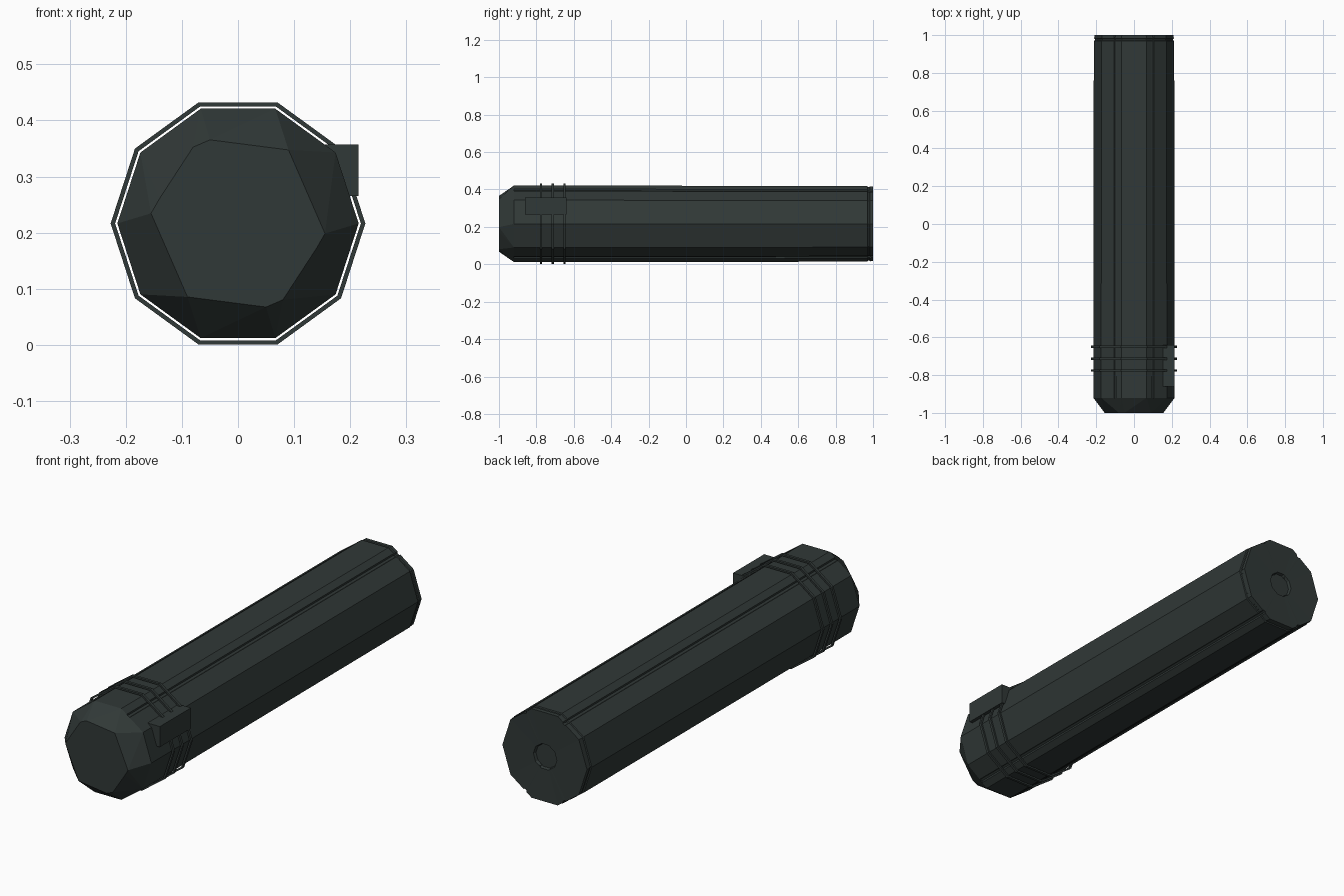
import bpy, bmesh, math
from mathutils import Vector

if "Cube" in bpy.data.objects:
    bpy.data.objects.remove(bpy.data.objects["Cube"])

CZ = 0.2165          # height of the tube axis
R = 0.215            # body radius (ten-sided)

mat = bpy.data.materials.new("dark green grey")
mat.diffuse_color = (0.030, 0.040, 0.038, 1)
mat.use_nodes = True
mat.node_tree.nodes["Principled BSDF"].inputs["Base Color"].default_value = mat.diffuse_color


def finish(name, bm):
    bmesh.ops.recalc_face_normals(bm, faces=bm.faces)
    me = bpy.data.meshes.new(name)
    bm.to_mesh(me)
    bm.free()
    me.materials.append(mat)
    ob = bpy.data.objects.new(name, me)
    bpy.context.collection.objects.link(ob)
    return ob


def polar(r, deg):
    a = math.radians(deg)
    return (r * math.cos(a), r * math.sin(a))


def decagon(r):
    return [polar(r, 36 * i) for i in range(10)]


def loft(bm, loops, closed=False):
    """Join (profile, scale, y) loops with quads, return the vertex rows."""
    rows = [[bm.verts.new((x * s, y, CZ + z * s)) for x, z in p] for p, s, y in loops]
    pairs = list(zip(rows, rows[1:] + rows[:1])) if closed else list(zip(rows, rows[1:]))
    for a, b in pairs:
        n = len(a)
        for i in range(n):
            j = (i + 1) % n
            bm.faces.new((a[i], a[j], b[j], b[i]))
    return rows


# body section: decagon with a shallow lengthwise groove on four diagonals
def edge_r(deg):
    return R * math.cos(math.radians(18)) / math.cos(math.radians((deg % 36) - 18))


section = [(36.0 * i, R) for i in range(10)]
for g in (61, 119, 241, 299):
    section += [(g - 2.5, edge_r(g - 2.5)), (g - 1.5, edge_r(g) - 0.006),
                (g + 1.5, edge_r(g) - 0.006), (g + 2.5, edge_r(g + 2.5))]
section = [polar(r, d) for d, r in sorted(section)]

# main tube with seam near the back and a recessed disc in the end
bm = bmesh.new()
rows = loft(bm, [(section, 1, -0.92), (section, 0.99, 0.97), (section, 0.965, 0.972),
                 (section, 0.965, 0.98), (section, 0.98, 0.983), (section, 0.975, 1.0),
                 (section, 0.27, 0.997), (section, 0.25, 0.985)])
bm.faces.new(rows[-1])
finish("tube_body", bm)

# faceted nose: decagon tapering to an irregular front face
half = [(0.09, 0.131), (-0.05, 0.149), (-0.08, 0.136), (-0.14, 0.044), (-0.155, 0.018)]
front = half + [(-x, -z) for x, z in half]
bm = bmesh.new()
for pts, y in ((front, -1.0), (decagon(R), -0.92)):
    for x, z in pts:
        bm.verts.new((x, y, CZ + z))
bmesh.ops.convex_hull(bm, input=bm.verts)
finish("nose_cap", bm)

# three thin bands standing just clear of the body
for i, y in enumerate((-0.775, -0.713, -0.65)):
    bm = bmesh.new()
    o, n = decagon(0.227), decagon(0.219)
    loft(bm, [(o, 1, y - 0.006), (o, 1, y + 0.006), (n, 1, y + 0.006), (n, 1, y - 0.006)], True)
    finish(f"band_{i + 1}", bm)

# side block
bm = bmesh.new()
bmesh.ops.create_cube(bm, size=1)
for v in bm.verts:
    v.co = Vector((0.18 + v.co.x * 0.07, -0.75 + v.co.y * 0.22, 0.311 + v.co.z * 0.092))
finish("side_block", bm)
